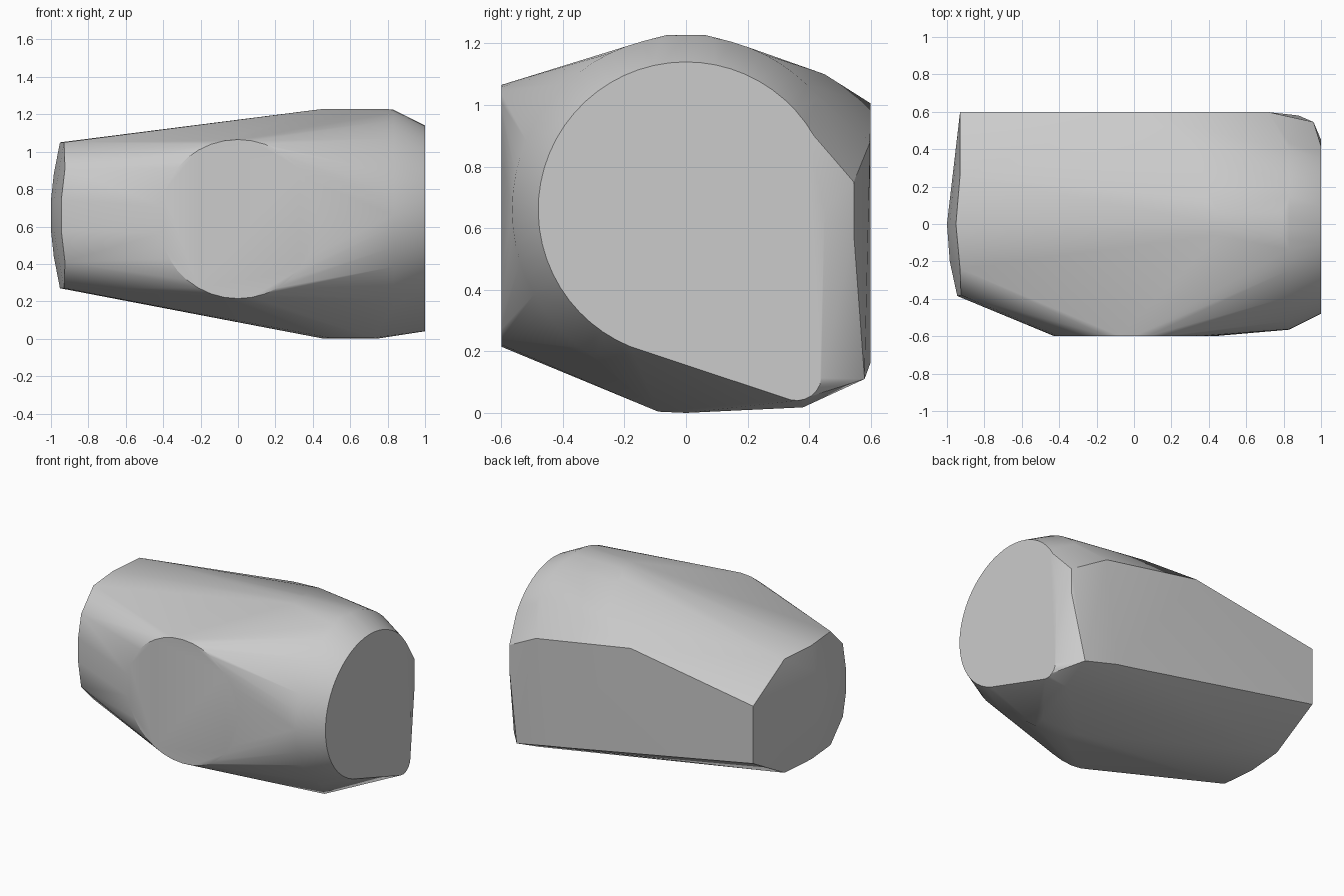
import bpy, bmesh, math
from mathutils import Vector

MID = 0.66  # height of the main axis


def arc(centre, radius, start, end, steps, axis):
    """Points on an arc in the plane across the given axis (X or Y)."""
    points = []
    for i in range(steps + 1):
        a = math.radians(start + (end - start) * i / steps)
        u, v = radius * math.cos(a), radius * math.sin(a)
        offset = Vector((0, u, v)) if axis == "X" else Vector((u, 0, v))
        points.append(Vector(centre) + offset)
    return points


def mirrored(points):
    """Points given as x, y, height from the axis, repeated above and below."""
    return [Vector((x, y, MID + side * h)) for x, y, h in points for side in (1, -1)]


def hull_object(name, points, material):
    mesh = bpy.data.meshes.new(name)
    bm = bmesh.new()
    for p in points:
        bm.verts.new(p)
    result = bmesh.ops.convex_hull(bm, input=bm.verts)
    loose = set(result["geom_interior"]) | set(result["geom_unused"])
    bmesh.ops.delete(bm, geom=[g for g in loose if isinstance(g, bmesh.types.BMVert)], context="VERTS")
    bmesh.ops.dissolve_limit(bm, angle_limit=math.radians(0.5), verts=bm.verts, edges=bm.edges)
    bmesh.ops.recalc_face_normals(bm, faces=bm.faces)
    bm.to_mesh(mesh)
    bm.free()
    mesh.materials.append(material)
    obj = bpy.data.objects.new(name, mesh)
    bpy.context.collection.objects.link(obj)
    bpy.ops.object.select_all(action="DESELECT")
    obj.select_set(True)
    bpy.context.view_layer.objects.active = obj
    bpy.ops.object.shade_smooth_by_angle(angle=math.radians(25))
    return obj


cube = bpy.data.objects.get("Cube")
if cube:
    bpy.data.objects.remove(cube, do_unlink=True)

grey = bpy.data.materials.new("plain_grey")
grey.use_nodes = True
colour = (0.6, 0.6, 0.6, 1)
grey.diffuse_color = colour
grey.node_tree.nodes["Principled BSDF"].inputs["Base Color"].default_value = colour

# Large flat end: round, with a rounded foot at the lower back
large_end = arc((1, 0, MID), 0.48, 30, 248, 36, "X")
large_end += arc((1, 0.36, 0.12), 0.08, 255, 355, 6, "X")
large_end += [Vector((1, 0.45, 0.66))]

# Round shoulders behind the large end
shoulders = arc((0.83, 0, MID), 0.565, 40, 250, 36, "X")
shoulders += arc((0.4, 0, MID), 0.562, 60, 130, 12, "X")
crown = [Vector((x, y, 1.228)) for x in (0.45, 0.8) for y in (-0.06, 0.06)]

# Round flat pad on the front
front_pad = arc((0, -0.6, 0.64), 0.425, 0, 350, 35, "Y")

# Small end: a cut-off outline with a shallow bulge
small_end = mirrored([
    (-0.93, 0.6, 0.197), (-0.93, 0.26, 0.39), (-0.952, 0, 0.39),
    (-0.93, -0.24, 0.39), (-0.925, -0.38, 0.25), (-0.945, -0.385, 0.08),
    (-0.985, -0.2, 0.08), (-1, 0, 0.08), (-0.985, 0, 0.22),
])

# Back panel, its bevelled corner and the upper back shoulder
back_panel = [Vector(p) for p in (
    (0, 0.6, 1.005), (0.72, 0.598, 0.88), (0.3, 0.45, 1.1),
    (0.96, 0.545, 0.75), (0.96, 0.545, 0.58),
    (0.88, 0.58, 0.11), (0.64, 0.6, 0.165), (0.5, 0.6, 0.19),
)]

# Keel on the underside
keel = [Vector(p) for p in (
    (0.45, 0, 0.002), (0.74, 0, 0), (0.5, -0.09, 0.004),
    (0.72, -0.09, 0.004), (0.85, 0.38, 0.018), (0.98, 0.36, 0.04),
)]

hull_object("body", large_end + shoulders + crown + front_pad + small_end + back_panel + keel, grey)
